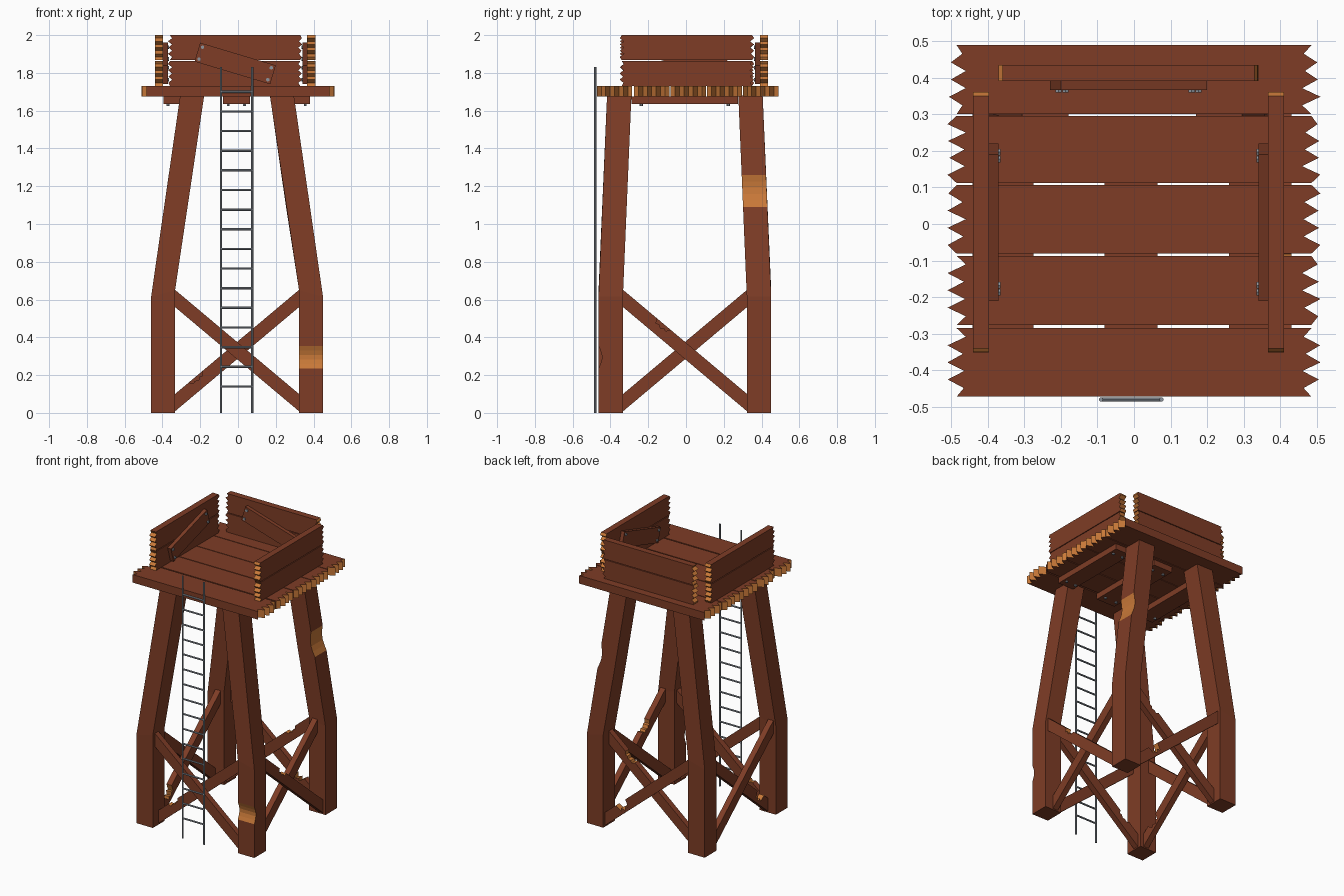
import bpy, bmesh, math, random
from mathutils import Vector, Matrix

if "Cube" in bpy.data.objects:
    bpy.data.objects.remove(bpy.data.objects["Cube"])
random.seed(4)

def material(name, rgb):
    m = bpy.data.materials.new(name)
    m.diffuse_color = (*rgb, 1)
    m.use_nodes = True
    m.node_tree.nodes["Principled BSDF"].inputs["Base Color"].default_value = m.diffuse_color
    return m

WOOD = material("brown wood", (0.21, 0.046, 0.019))
RAW = material("raw orange wood", (0.58, 0.19, 0.04))
METAL = material("grey metal", (0.27, 0.30, 0.34))
X, Y, Z = Vector((1, 0, 0)), Vector((0, 1, 0)), Vector((0, 0, 1))

def finish(name, bm, mats):
    bmesh.ops.recalc_face_normals(bm, faces=bm.faces)
    me = bpy.data.meshes.new(name)
    bm.to_mesh(me)
    bm.free()
    for m in mats:
        me.materials.append(m)
    ob = bpy.data.objects.new(name, me)
    bpy.context.collection.objects.link(ob)
    return ob

def prism(name, pts, width, thick, centre, u, v, raw=True):
    """Extrude an outline in the u/v plane; edges off the long borders show raw wood."""
    bm = bmesh.new()
    c, u, v = Vector(centre), Vector(u).normalized(), Vector(v).normalized()
    n = u.cross(v)
    lo, hi = ([bm.verts.new(c + u * p + v * q + n * thick * s) for p, q in pts] for s in (-.5, .5))
    bm.faces.new(lo)
    bm.faces.new(hi)
    for i in range(len(pts)):
        j = (i + 1) % len(pts)
        f = bm.faces.new((lo[i], lo[j], hi[j], hi[i]))
        a, b = pts[i][1], pts[j][1]
        border = abs(a - b) < 1e-5 and abs(abs(a) - width / 2) < 1e-5
        f.material_index = int(raw and not border)
    return finish(name, bm, (WOOD, RAW))

def board(name, length, width, thick, centre, u, v):
    p, q = length / 2, width / 2
    prism(name, [(-p, -q), (p, -q), (p, q), (-p, q)], width, thick, centre, u, v, False)

def jagged_plank(name, length, width, thick, centre, u, v, teeth, depth):
    """Plank with splintered zigzag ends."""
    def end(sign):
        k = 2 * teeth
        row, flip = [], random.choice((0, 1))
        for i in range(k + 1):
            off = 0.5 if i in (0, k) else (i + flip) % 2
            jitter = random.uniform(-.2, .2) if 0 < i < k else 0
            row.append((sign * (length / 2 - depth * min(1, max(0, off + jitter))),
                        (i / k - .5) * width))
        return row
    prism(name, end(1) + end(-1)[::-1], width, thick, centre, u, v)

def notched_brace(name, length, width, thick, centre, u, v, notches):
    """Brace with splintered bites (position, depth) in its upper edge."""
    p, q = length / 2, width / 2
    pts = [(-p, -q), (p, -q), (p, q)]
    for t, d in sorted(notches, reverse=True):
        pts += [(t + a, q - width * d * b) for a, b in
                ((.05, 0), (.035, .8), (.02, .55), (.005, 1), (-.015, .6), (-.03, .85), (-.045, 0))]
    pts.append((-p, q))
    ob = prism(name, pts, width, thick, centre, u, v)
    return ob

def rods(name, ends, radius, sides, mat=METAL):
    """Straight cylinders between point pairs."""
    bm = bmesh.new()
    for a, b in ends:
        a, b = Vector(a), Vector(b)
        rot = (b - a).to_track_quat('Z', 'Y').to_matrix().to_4x4()
        bmesh.ops.create_cone(bm, cap_ends=True, segments=sides, radius1=radius, radius2=radius,
                              depth=(b - a).length, matrix=Matrix.Translation((a + b) / 2) @ rot)
    finish(name, bm, (mat,))

# Bent legs, two of them with a chipped face (face index, bottom, top)
def leg(name, sx, sy, chip=None):
    bm = bmesh.new()
    levels = [(0, 0), (.615, 0), (1.68, 0)]
    if chip:
        side, a, b = chip
        s = (b - a) / 5
        levels += [(a, 0), (a + s, .010), (a + 2 * s, .017), (b - 2 * s, .017), (b - s, .010), (b, 0)]
    levels.sort()
    rings = []
    for z, d in levels:
        f = max(0, (z - .615) / 1.065)
        ring = []
        for ix, iy in ((0, 0), (1, 0), (1, 1), (0, 1)):
            x = (.328 if ix else .455) - f * .154
            y = (.328 if iy else .457) - f * .045
            if d and side == 0 and iy == 0:
                y -= d
            if d and side == 3 and ix == 0:
                x -= d
            ring.append(bm.verts.new((sx * x - .005, sy * y - .006,
                                      z + (.035 * ix if z == .615 else 0))))
        rings.append(ring)
    bm.faces.new(rings[0])
    bm.faces.new(rings[-1])
    for (z0, _), (z1, _), r, t in zip(levels, levels[1:], rings, rings[1:]):
        for k in range(4):
            j = (k + 1) % 4
            f = bm.faces.new((r[k], r[j], t[j], t[k]))
            if chip and k == side and z0 >= a - 1e-6 and z1 <= b + 1e-6:
                f.material_index = 1
    finish(name, bm, (WOOD, RAW))

leg("front_left_leg", -1, -1)
leg("front_right_leg", 1, -1, (0, .235, .355))
leg("back_left_leg", -1, 1)
leg("back_right_leg", 1, 1, (3, 1.09, 1.26))

# Crossed braces between the legs: rising and falling along the side axis
NOTCH = {("front", 1): [(-.26, .35)], ("back", -1): [(.24, .85)], ("back", 1): [(.24, .35)],
         ("left", 1): [(-.30, .8)], ("right", -1): [(-.18, .4)]}
for side, axis, out in (("front", X, -Y), ("back", X, Y), ("left", Y, -X), ("right", Y, X)):
    for slope in (1, -1):
        u = (axis + Z * .84 * slope).normalized()
        v = (Z - u * u.z).normalized()
        c = out * (.395 - .021 * slope) + Z * .33 - Vector((.005, .005, 0))
        kind = "rising" if slope > 0 else "falling"
        notched_brace(f"{side}_{kind}_brace", .925, .07, .04, c, u, v, NOTCH.get((side, slope), []))

# Deck planks with splintered ends
for i, (y0, y1) in enumerate(((-.472, -.285), (-.276, -.087), (-.081, .107), (.112, .296), (.301, .489))):
    jagged_plank(f"deck_plank_{i + 1}", 1.02, y1 - y0, .056, (0, (y0 + y1) / 2, 1.703), X, Y, 4, .05)

# Battens under the deck, with bolts
for name, x, w in (("left", -.335, .12), ("middle", -.008, .145), ("right", .32, .12)):
    board(f"{name}_deck_batten", .565, w, .04, (x, -.007, 1.655), Y, X)
    rods(f"{name}_deck_batten_bolts",
         [((x + sx * w * .3, -.007 + sy * .23, 1.64), (x + sx * w * .3, -.007 + sy * .23, 1.626))
          for sx in (-1, 1) for sy in (-1, 1)], .009, 6)

# Parapet walls: two planks each, one slanted batten inside with four bolts
for name, c, axis, inward, tilt in (("left", Vector((-.418, .005, 0)), Y, X, 1),
                                    ("right", Vector((.388, .005, 0)), Y, -X, 1),
                                    ("back", Vector((-.015, .413, 0)), X, -Y, -1)):
    for k, z in enumerate((1.797, 1.934)):
        jagged_plank(f"{name}_wall_plank_{k + 1}", .712, .132, .044, c + Z * z, axis, Z, 4, .022)
    u = (axis + Z * .3 * tilt).normalized()
    v = (Z - u * u.z).normalized()
    b = c + inward * .034 + Z * 1.85
    board(f"{name}_wall_batten", .418, .104, .026, b, u, v)
    rods(f"{name}_wall_bolts",
         [(b + u * .19 * s + v * .033 * t, b + u * .19 * s + v * .033 * t + inward * .019)
          for s in (-1, 1) for t in (-1, 1)], .010, 6)

# Metal ladder
rods("ladder_rails", [((x, -.48, 0), (x, -.48, 1.83)) for x in (-.09, .075)], .006, 8)
rods("ladder_rungs", [((-.09, -.48, .14 + i * .104), (.075, -.48, .14 + i * .104)) for i in range(16)], .006, 8)
